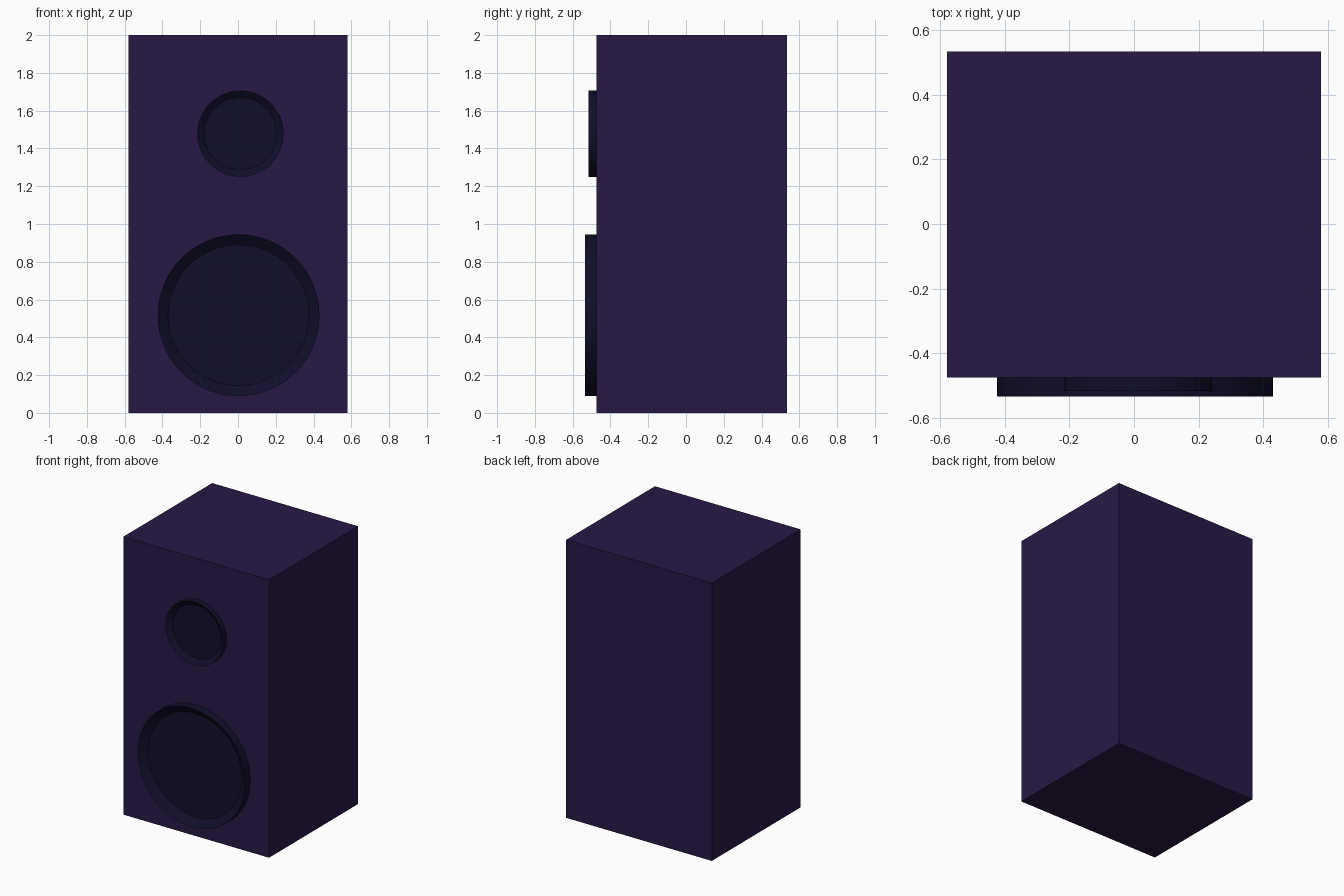
import bpy, bmesh
from math import sin, cos, tau

if "Cube" in bpy.data.objects:
    bpy.data.objects.remove(bpy.data.objects["Cube"])


def material(name, color):
    m = bpy.data.materials.new(name)
    m.diffuse_color = (*color, 1)
    m.use_nodes = True
    m.node_tree.nodes["Principled BSDF"].inputs["Base Color"].default_value = m.diffuse_color
    return m


cabinet_mat = material("cabinet_purple", (0.021, 0.0095, 0.062))
driver_mat = material("driver_dark", (0.0055, 0.0045, 0.024))

FRONT = -0.475  # baffle plane


def add_object(name, bm, mat):
    bmesh.ops.recalc_face_normals(bm, faces=bm.faces)
    mesh = bpy.data.meshes.new(name)
    bm.to_mesh(mesh)
    bm.free()
    mesh.materials.append(mat)
    ob = bpy.data.objects.new(name, mesh)
    bpy.context.collection.objects.link(ob)
    return ob


def driver(name, x, z, profile, sides=64):
    """Revolve (radius, y) points about an axis along y, closing both ends."""
    bm = bmesh.new()
    rings = [[bm.verts.new((x + r * cos(tau * i / sides), y, z + r * sin(tau * i / sides)))
              for i in range(sides)] for r, y in profile]
    for a, b in zip(rings, rings[1:]):
        for i in range(sides):
            j = (i + 1) % sides
            bm.faces.new((a[i], a[j], b[j], b[i]))
    bm.faces.new(rings[0])
    bm.faces.new(rings[-1])
    ob = add_object(name, bm, driver_mat)
    bpy.context.view_layer.objects.active = ob
    ob.select_set(True)
    bpy.ops.object.shade_smooth_by_angle()
    ob.select_set(False)


# Cabinet box
bm = bmesh.new()
bmesh.ops.create_cube(bm, size=1)
bmesh.ops.scale(bm, vec=(1.16, 0.535 - FRONT, 2), verts=bm.verts)
bmesh.ops.translate(bm, vec=(0, (0.535 + FRONT) / 2, 1), verts=bm.verts)
add_object("cabinet", bm, cabinet_mat)

# Drivers: outer wall, sharp rim, sloped ring, recessed flat cone
driver("woofer", 0.003, 0.517, [(0.428, FRONT + 0.02), (0.428, -0.535), (0.373, -0.49)])
driver("tweeter", 0.013, 1.478, [(0.228, FRONT + 0.02), (0.228, -0.517), (0.192, -0.487)])
